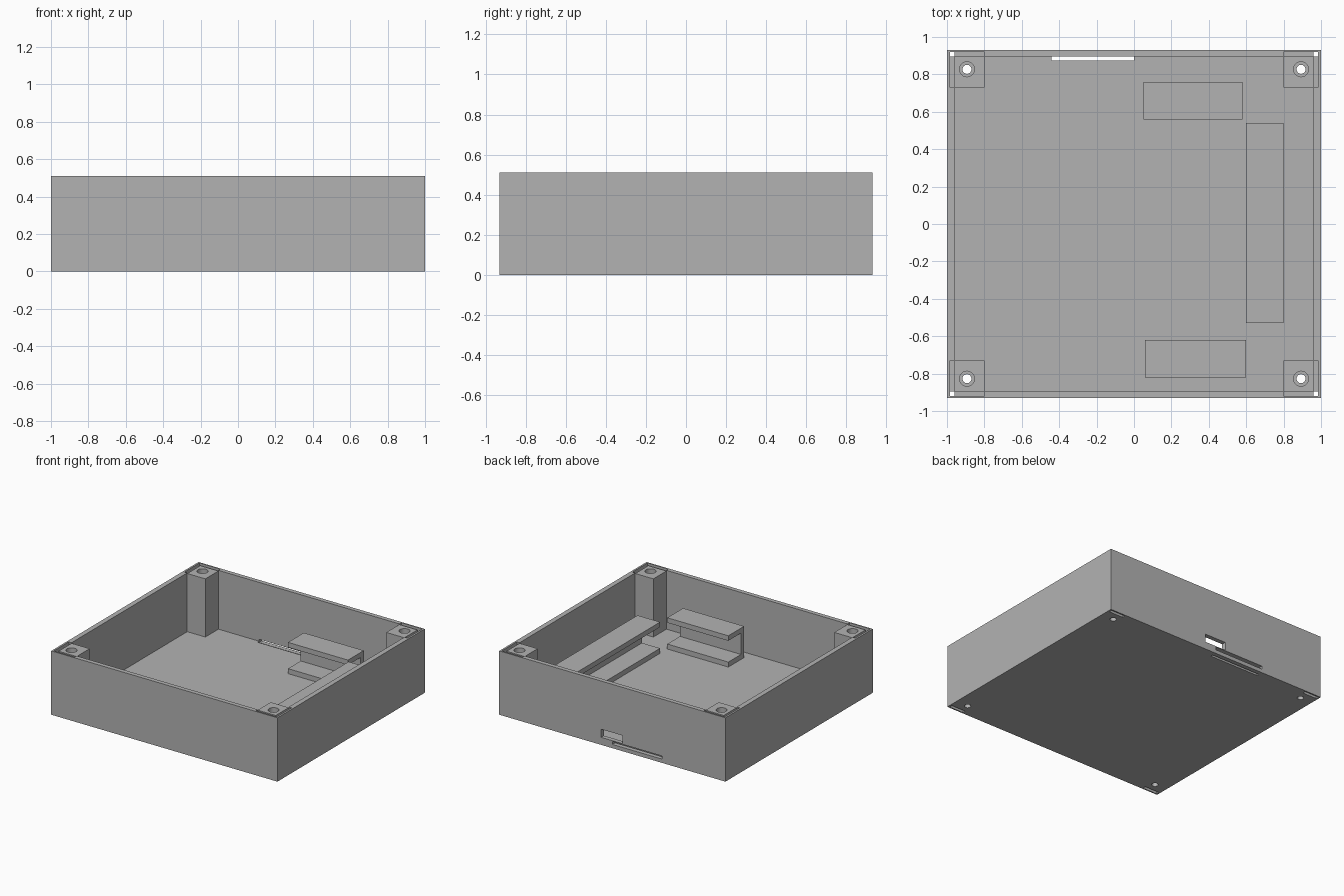
import bpy
import bmesh
from mathutils import Matrix, Vector

cube = bpy.data.objects.get("Cube")
if cube:
    bpy.data.objects.remove(cube, do_unlink=True)

grey = bpy.data.materials.new("plain grey")
grey.use_nodes = True
grey.diffuse_color = (0.45, 0.45, 0.45, 1)
grey.node_tree.nodes["Principled BSDF"].inputs["Base Color"].default_value = (0.45, 0.45, 0.45, 1)


def finish(name, bm):
    mesh = bpy.data.meshes.new(name)
    bm.to_mesh(mesh)
    bm.free()
    mesh.materials.append(grey)
    obj = bpy.data.objects.new(name, mesh)
    bpy.context.collection.objects.link(obj)
    return obj


def box(name, x, y, z):
    """Box from its (low, high) range on each axis."""
    lo, hi = (Vector([f(r) for r in (x, y, z)]) for f in (min, max))
    bm = bmesh.new()
    size = Matrix.Diagonal((*(hi - lo), 1))
    bmesh.ops.create_cube(bm, size=1, matrix=Matrix.Translation((lo + hi) / 2) @ size)
    return finish(name, bm)


def rod(name, x, y, z, radius):
    bm = bmesh.new()
    bmesh.ops.create_cone(bm, cap_ends=True, segments=32, radius1=radius, radius2=radius,
                          depth=z[1] - z[0], matrix=Matrix.Translation((x, y, sum(z) / 2)))
    return finish(name, bm)


def cut(target, cutter, keep=False):
    mod = target.modifiers.new("cut", 'BOOLEAN')
    mod.operation = 'DIFFERENCE'
    mod.solver = 'EXACT'
    mod.object = cutter
    bpy.context.view_layer.objects.active = target
    bpy.ops.object.modifier_apply(modifier=mod.name)
    if not keep:
        bpy.data.objects.remove(cutter, do_unlink=True)


W, D, H = 1.0, 0.93, 0.51      # half width, half depth, height
IX, IY, FLOOR = 0.96, 0.895, 0.04
T = 0.04                       # bracket plate thickness

# Open tray
case = box("case", (-W, W), (-D, D), (0, H))
cut(case, box("cavity", (-IX, IX), (-IY, IY), (FLOOR, 1)))

# Card slot and connector opening in the back wall, slit in the floor
cut(case, box("card_slot", (-0.44, 0), (0.875, 1), (0.03, 0.055)))
cut(case, box("floor_slit", (-0.44, 0), (0.875, IY), (-0.1, 0.05)))
cut(case, box("connector_opening", (-0.09, 0.1), (0.88, 1), (0.06, 0.125)))

# Corner screw posts with stepped holes and narrow slots in the walls
for sx, side in ((-1, "right"), (1, "left")):
    for sy, end in ((-1, "front"), (1, "back")):
        post = box(f"{end}_{side}_post", (sx * 0.8, sx * IX), (sy * 0.73, sy * IY), (FLOOR, H - 0.005))
        cx, cy = sx * 0.893, sy * 0.827
        hole = rod("hole", cx, cy, (-0.1, 1), 0.024)
        cut(post, hole, keep=True)
        cut(case, hole)
        cut(post, rod("wide_hole", cx, cy, (0.3, 1), 0.04))
        cut(case, box("side_slot", (sx * IX, sx * 0.985), (sy * 0.73, sy * 0.92), (H - 0.03, 1)))
        cut(case, box("end_slot", (sx * 0.8, sx * 0.985), (sy * IY, sy * 0.92), (H - 0.03, 1)))
        cut(case, box("base_slot", (sx * 0.86, sx * 0.985), (sy * IY, sy * 0.92), (-0.1, 0.03)))
        cut(case, box("corner_hole", (sx * IX, sx * 0.985), (sy * IY, sy * 0.92), (-0.1, 1)))


# C-shaped brackets: two plates joined by a web on one side
def bracket(name, x, y, groove_x, groove_y):
    obj = box(name, x, y, (FLOOR, 0.29))
    cut(obj, box("groove", groove_x, groove_y, (FLOOR + T, 0.29 - T)))


bracket("back_bracket", (0.05, 0.58), (0.56, 0.76), (0, 0.7), (0.5, 0.76 - T))
bracket("front_bracket", (0.06, 0.6), (-0.82, -0.62), (0, 0.7), (-0.82 + T, -0.5))
bracket("side_bracket", (0.6, 0.8), (-0.53, 0.54), (0.5, 0.8 - T), (-0.6, 0.6))
